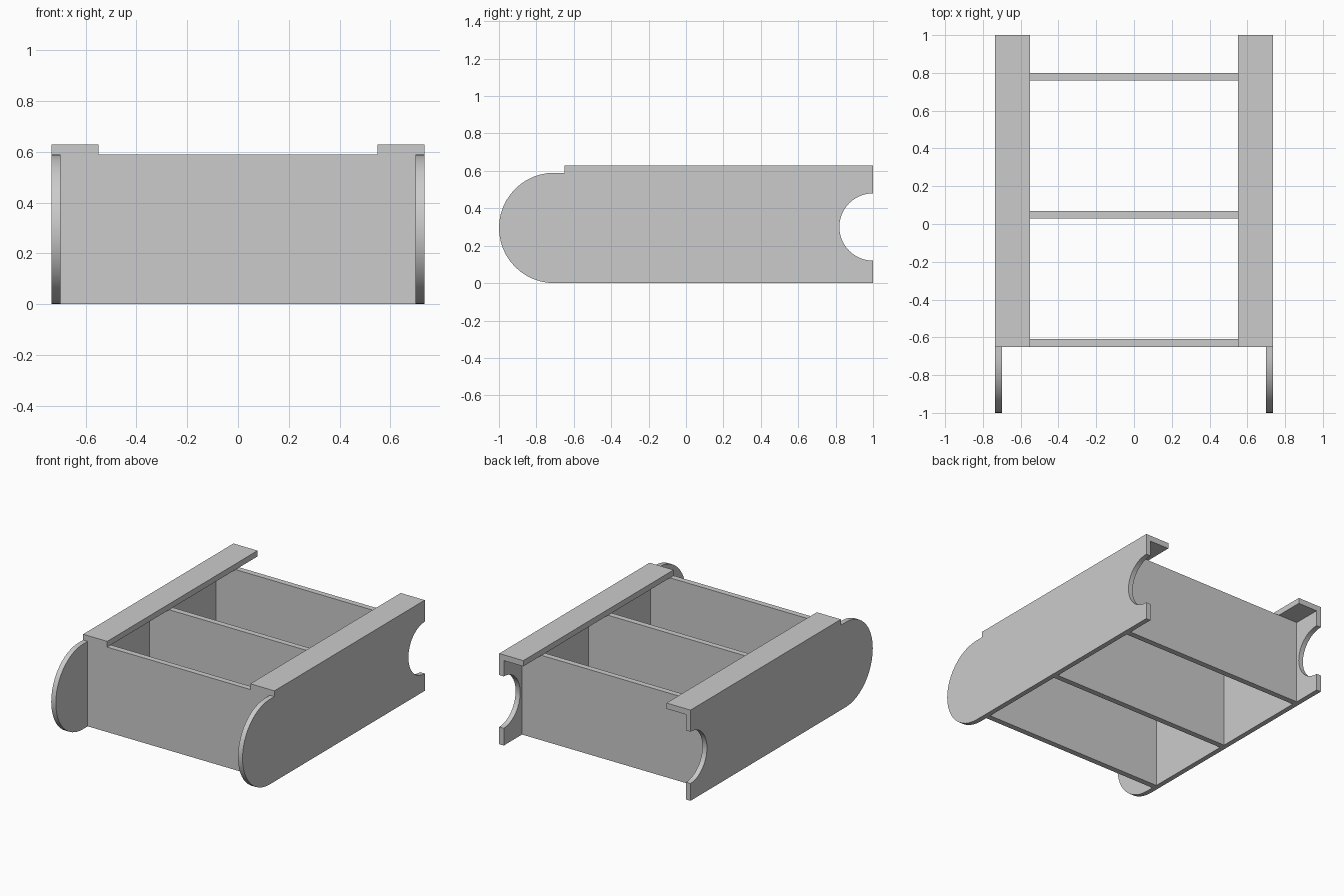
import bpy, bmesh
from math import sin, cos, pi

if "Cube" in bpy.data.objects:
    bpy.data.objects.remove(bpy.data.objects["Cube"])

X_IN, X_OUT = 0.70, 0.735     # side panel thickness
X_LIP = 0.55                  # inner edge of the top flange
Z_DECK, Z_TOP = 0.59, 0.63    # panel height, flange top
Y_STEP = -0.65                # where the flange starts


def make_object(name, bm, mirror=False):
    bmesh.ops.recalc_face_normals(bm, faces=bm.faces)
    mesh = bpy.data.meshes.new(name)
    bm.to_mesh(mesh)
    bm.free()
    ob = bpy.data.objects.new(name, mesh)
    bpy.context.collection.objects.link(ob)
    if mirror:
        ob.modifiers.new("Mirror", 'MIRROR').use_axis = (True, False, False)
    return ob


def extrude_profile(name, points, x0, x1, mirror=False):
    """Extrude a (y, z) outline along x."""
    bm = bmesh.new()
    face = bm.faces.new([bm.verts.new((x0, y, z)) for y, z in points])
    new = bmesh.ops.extrude_face_region(bm, geom=[face])["geom"]
    verts = [v for v in new if isinstance(v, bmesh.types.BMVert)]
    bmesh.ops.translate(bm, verts=verts, vec=(x1 - x0, 0, 0))
    return make_object(name, bm, mirror)


def rect(y0, y1, z0, z1):
    return [(y0, z0), (y1, z0), (y1, z1), (y0, z1)]


def left_arc(cy, cz, r, n=24):
    """Half circle bulging toward -y, from top to bottom."""
    return [(cy - r * sin(pi * i / n), cz + r * cos(pi * i / n)) for i in range(n + 1)]


# Side panels: rounded nose, stepped top, half-round notch at the back
r = Z_DECK / 2
outline = left_arc(-1 + r, r, r)
outline += [(1, 0)]
outline += left_arc(1, 0.30, 0.18)[::-1]
outline += [(1, Z_TOP), (Y_STEP, Z_TOP), (Y_STEP, Z_DECK)]
side = extrude_profile("side_panels", outline, X_IN, X_OUT, mirror=True)
bpy.context.view_layer.objects.active = side
side.select_set(True)
bpy.ops.object.shade_smooth_by_angle(angle=pi / 6)

# Inward flanges along the top of each side
extrude_profile("top_flanges", rect(Y_STEP, 1, Z_DECK, Z_TOP), X_LIP, X_IN, mirror=True)

# Cross panels joining the sides
for name, y in (("front_cross_panel", -0.65), ("middle_cross_panel", 0.03), ("rear_cross_panel", 0.76)):
    extrude_profile(name, rect(y, y + 0.04, 0, Z_DECK), -X_IN, X_IN)
